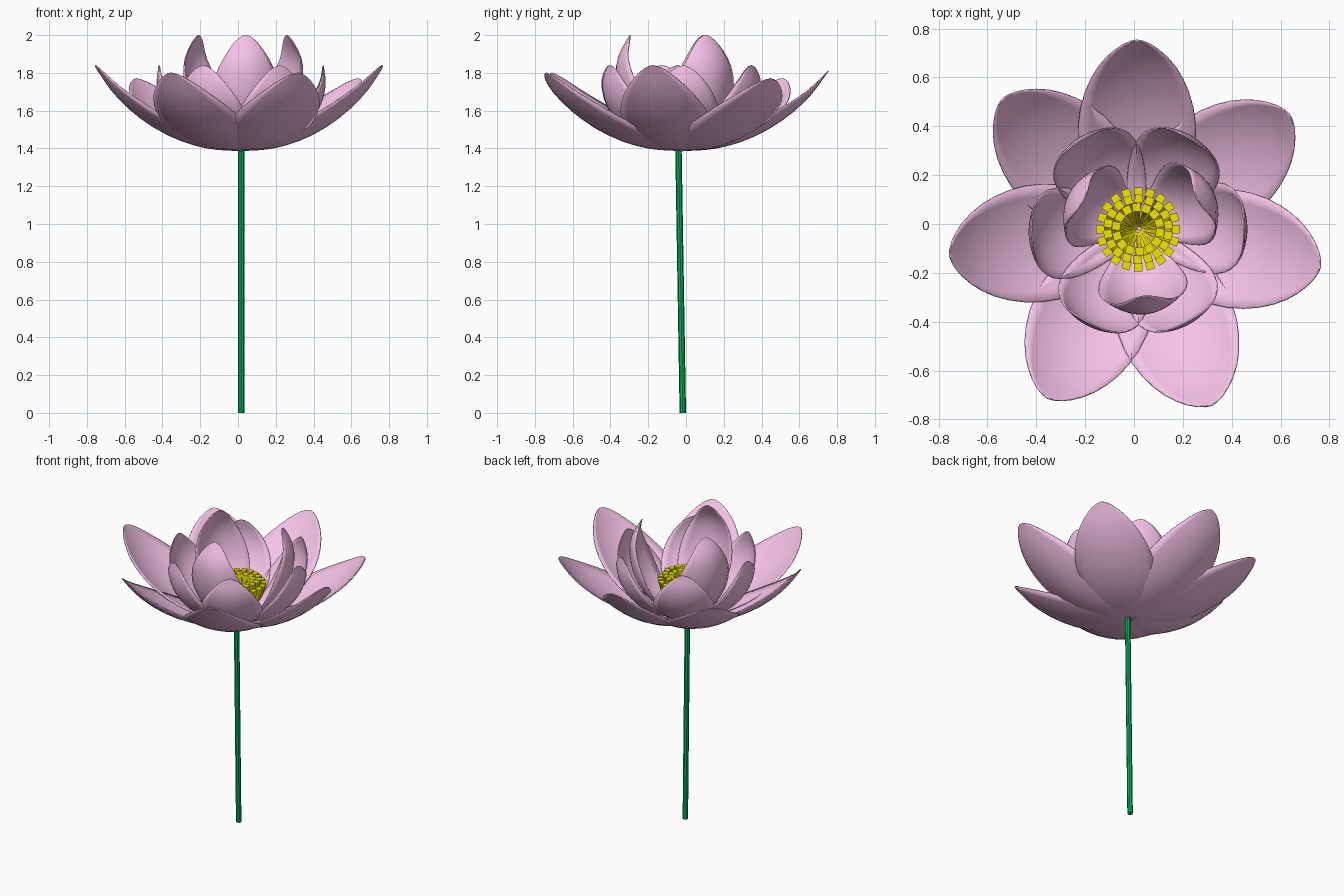
import bpy, bmesh, math
from mathutils import Vector

if "Cube" in bpy.data.objects:
    bpy.data.objects.remove(bpy.data.objects["Cube"])

CX, CY = 0.012, -0.022         # flower axis


def material(name, rgb):
    m = bpy.data.materials.new(name)
    m.diffuse_color = (*rgb, 1)
    m.use_nodes = True
    m.node_tree.nodes["Principled BSDF"].inputs["Base Color"].default_value = m.diffuse_color
    return m


PINK = material("petal_pink", (0.92, 0.54, 0.80))
GREEN = material("stem_green", (0.0, 0.45, 0.09))
YELLOW = material("stamen_yellow", (0.90, 0.78, 0.0))


def add_object(name, bm, mat):
    bmesh.ops.recalc_face_normals(bm, faces=bm.faces)
    me = bpy.data.meshes.new(name)
    bm.to_mesh(me)
    bm.free()
    me.materials.append(mat)
    ob = bpy.data.objects.new(name, me)
    bpy.context.collection.objects.link(ob)
    return ob


def spline(pts, t):
    """Catmull-Rom point on a (radius, height) profile, t in 0..1"""
    p = [Vector(q) for q in pts]
    p = [2 * p[0] - p[1]] + p + [2 * p[-1] - p[-2]]
    n = len(pts) - 1
    i = min(int(t * n), n - 1)
    f = t * n - i
    a, b, c, d = p[i:i + 4]
    return 0.5 * (2 * b + (c - a) * f + (2 * a - 5 * b + 4 * c - d) * f * f
                  + (3 * b - a - 3 * c + d) * f ** 3)


def petal(name, profile, degrees, width, cup, reach=1.0, lift=0.0, rows=18, cols=10):
    """Cupped petal: a profile curve swept across an oval outline"""
    bm = bmesh.new()
    angle = math.radians(degrees)
    ca, sa = math.cos(angle), math.sin(angle)
    grid = []
    for j in range(rows + 1):
        t = 0.5 - 0.5 * math.cos(math.pi * (0.02 + 0.975 * j / rows))
        p = spline(profile, t)
        tan = (spline(profile, min(t + 0.01, 1)) - spline(profile, max(t - 0.01, 0))).normalized()
        f = math.sin(math.pi * t ** 0.95) ** 0.6
        row = []
        for i in range(cols + 1):
            u = 2 * i / cols - 1
            off = cup * (f * u) ** 2
            r = p.x * reach - tan.y * off
            z = p.y + tan.x * off + lift * t * t
            s = width * f * u
            row.append(bm.verts.new((CX + r * ca - s * sa, CY + r * sa + s * ca, z)))
        grid.append(row)
    for a, b in zip(grid, grid[1:]):
        for i in range(cols):
            bm.faces.new((a[i], a[i + 1], b[i + 1], b[i]))
    for f in bm.faces:
        f.smooth = True
    ob = add_object(name, bm, PINK)
    mod = ob.modifiers.new("thickness", "SOLIDIFY")
    mod.thickness = 0.006
    mod.offset = 0


# Outer ring: seven wide spreading petals (angle, reach, tip lift)
outer = [(0, 1.388), (0.18, 1.402), (0.36, 1.455), (0.53, 1.55), (0.67, 1.672), (0.775, 1.81)]
ring = [(90, 1.0, 0), (37, 1.01, -0.04), (-11.5, 0.99, 0.03), (-67, 1.01, -0.01),
        (-118, 1.01, -0.01), (-172, 1.0, 0.03), (136, 0.99, -0.04)]
for k, (ang, reach, lift) in enumerate(ring):
    petal(f"outer_petal_{k + 1}", outer, ang, 0.24, 0.06, reach, lift)

# Middle ring: six upright cupped petals
middle = [(0, 1.395), (0.17, 1.42), (0.31, 1.495), (0.405, 1.61), (0.44, 1.73), (0.43, 1.84)]
for k, ang in enumerate((1, 59, 122, 183, 243, 299)):
    petal(f"middle_petal_{k + 1}", middle, ang, 0.187, 0.065, 1.02 if k == 0 else 1.0)

# Inner ring: three tall petals closing over the centre
inner = [(0, 1.405), (0.17, 1.45), (0.285, 1.57), (0.34, 1.72), (0.34, 1.87), (0.275, 2.0)]
for k, (ang, reach) in enumerate(((27, 1.0), (152, 0.9), (-84, 1.0))):
    petal(f"inner_petal_{k + 1}", inner, ang, 0.182, 0.09, reach)

# Stamens: rings of square strips that widen and curve upward
bm = bmesh.new()
for count, rad, top, phase in ((20, 0.155, 1.62, 0), (18, 0.125, 1.65, 0.15), (14, 0.09, 1.64, 0.3)):
    for k in range(count):
        a = phase + k * math.tau / count
        out = Vector((math.cos(a), math.sin(a), 0))
        side = Vector((-out.y, out.x, 0))
        loops = []
        for fr, fz, w in ((0.1, 0, 0.004), (0.65, 0.3, 0.007), (0.92, 0.65, 0.011), (1.0, 1.0, 0.017)):
            c = Vector((CX + 0.005, CY, 1.40 + (top - 1.40) * fz)) + out * rad * fr
            loops.append([bm.verts.new(c + side * w * x + out * w * y)
                          for x, y in ((-1, -1), (1, -1), (1, 1), (-1, 1))])
        for lo, hi in zip(loops, loops[1:]):
            for i in range(4):
                bm.faces.new((lo[i], lo[(i + 1) % 4], hi[(i + 1) % 4], hi[i]))
        bm.faces.new(loops[0][::-1])
        bm.faces.new(loops[-1])
add_object("stamens", bm, YELLOW)

# Stem: slim, slightly leaning eight-sided rod
bm = bmesh.new()
bmesh.ops.create_cone(bm, cap_ends=True, segments=8, radius1=0.017, radius2=0.017, depth=1.4)
for v in bm.verts:
    v.co.z += 0.7
    v.co.x += 0.017
    v.co.y += -0.017 - 0.023 * v.co.z / 1.4
add_object("stem", bm, GREEN)
